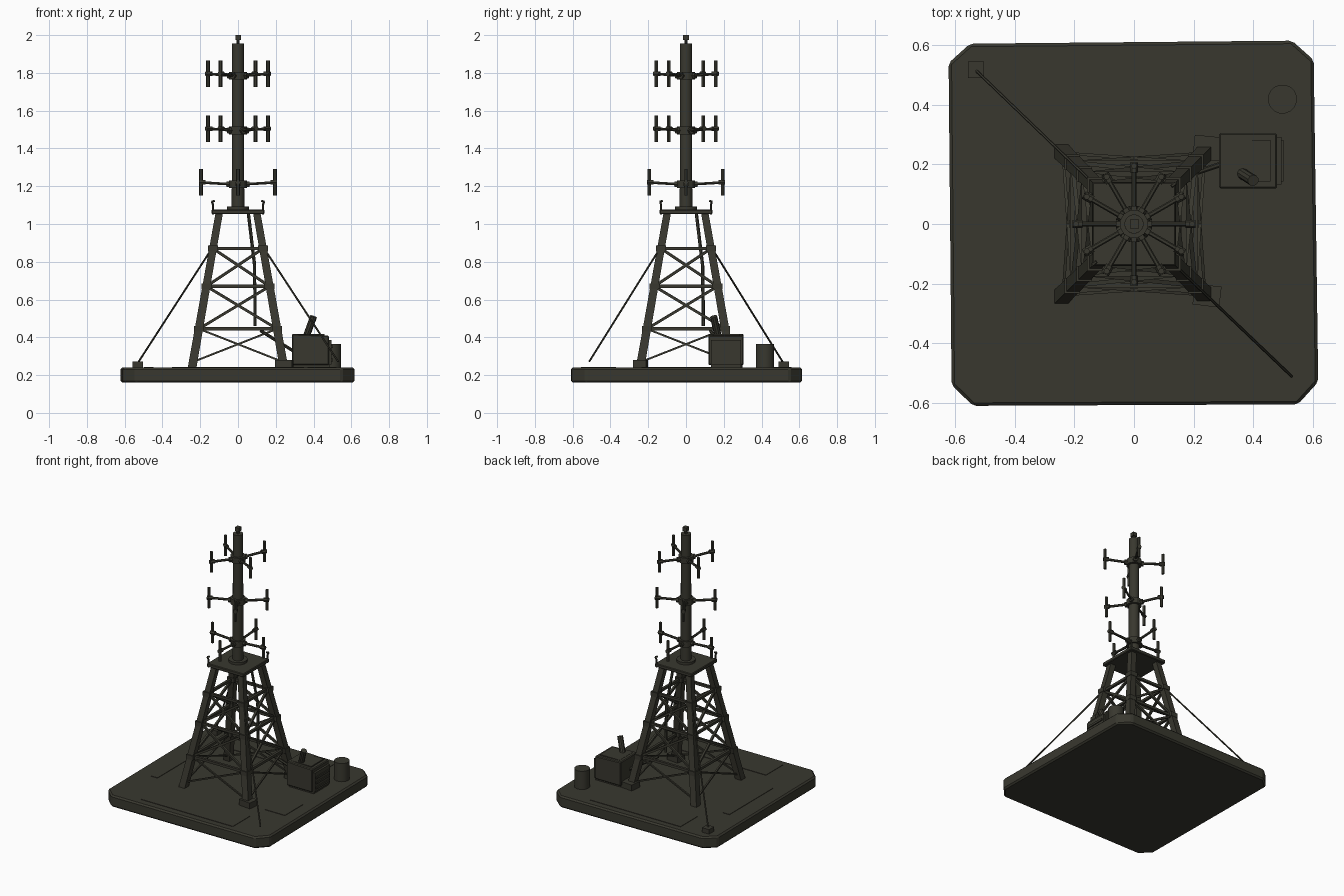
import bpy, bmesh, math
from mathutils import Vector, Matrix

cube = bpy.data.objects.get("Cube")
if cube:
    bpy.data.objects.remove(cube, do_unlink=True)

COLOUR = (0.04, 0.039, 0.028, 1)
olive = bpy.data.materials.new("dark olive")
olive.use_nodes = True
olive.diffuse_color = COLOUR
shader = next(n for n in olive.node_tree.nodes if n.type == 'BSDF_PRINCIPLED')
shader.inputs["Base Color"].default_value = COLOUR
shader.inputs["Roughness"].default_value = 0.8


def finish(bm, name, smooth=False, bevel=0):
    bmesh.ops.recalc_face_normals(bm, faces=bm.faces)
    mesh = bpy.data.meshes.new(name)
    bm.to_mesh(mesh)
    bm.free()
    mesh.materials.append(olive)
    ob = bpy.data.objects.new(name, mesh)
    bpy.context.collection.objects.link(ob)
    if bevel:
        mod = ob.modifiers.new("edge bevel", 'BEVEL')
        mod.width, mod.segments = bevel, 1
    if smooth:
        bpy.ops.object.select_all(action='DESELECT')
        ob.select_set(True)
        bpy.context.view_layer.objects.active = ob
        bpy.ops.object.shade_smooth_by_angle()
    return ob


def box(bm, centre, size, turn=0):
    m = Matrix.Translation(centre) @ Matrix.Rotation(turn, 4, 'Z') @ Matrix.Diagonal((*size, 1))
    return bmesh.ops.create_cube(bm, size=1, matrix=m)["verts"]


def rod(bm, a, b, radius, sides=8, radius_end=None):
    a, b = Vector(a), Vector(b)
    turn = (b - a).to_track_quat('Z', 'Y').to_matrix().to_4x4()
    spin = Matrix.Rotation(math.pi / sides, 4, 'Z')
    bmesh.ops.create_cone(bm, cap_ends=True, segments=sides, radius1=radius,
                          radius2=radius if radius_end is None else radius_end,
                          depth=(b - a).length,
                          matrix=Matrix.Translation((a + b) / 2) @ turn @ spin)


def path(bm, points, radius, sides=6):
    for a, b in zip(points, points[1:]):
        rod(bm, a, b, radius, sides)


# Ground slab with cut corners and a bevelled rim
bm = bmesh.new()
outline = [(-.55, .605), (-.622, .54), (-.612, -.54), (-.54, -.61),
           (.55, -.605), (.618, -.53), (.603, .55), (.53, .615)]
face = bm.faces.new([bm.verts.new((x, y, .16)) for x, y in outline])
up = bmesh.ops.extrude_face_region(bm, geom=[face])["geom"]
bmesh.ops.translate(bm, vec=(0, 0, .08), verts=[v for v in up if isinstance(v, bmesh.types.BMVert)])
finish(bm, "ground_slab", bevel=.01)

# Thin pads on the slab
bm = bmesh.new()
for x, y, w, d in [(-.005, .467, .69, .185), (0, -.463, .7, .185),
                   (-.472, 0, .05, .475), (.445, -.138, .155, .195)]:
    box(bm, (x, y, .2415), (w, d, .003))
finish(bm, "slab_pads")

# Four leaning legs
LOW, HIGH = .24, 1.055


def spread(z):
    return .243 + (.1 - .243) * (z - LOW) / (HIGH - LOW)


CORNERS = [(-1, -1), (1, -1), (1, 1), (-1, 1)]


def corner(i, z):
    sx, sy = CORNERS[i % 4]
    return Vector((sx * spread(z), sy * spread(z), z))


bm = bmesh.new()
for i in range(4):
    for v in box(bm, (0, 0, 0), (.046, .046, 1)):
        top = v.co.z > 0
        at = corner(i, HIGH if top else LOW)
        s = .85 if top else 1
        v.co = (at.x + v.co.x * s, at.y + v.co.y * s, at.z)
finish(bm, "tower_legs")

# Horizontal rails, cross braces and joint plates on each side of the tower
RAILS = [.27, .445, .67, .87]
bm = bmesh.new()
for i in range(4):
    for z in RAILS[1:]:
        rod(bm, corner(i, z), corner(i + 1, z), .012, 4)
    for z0, z1 in zip(RAILS, RAILS[1:]):
        thick = .007 if z0 < .3 else .01
        rod(bm, corner(i, z0), corner(i + 1, z1), thick, 4)
        rod(bm, corner(i + 1, z0), corner(i, z1), thick, 4)
finish(bm, "tower_braces")
bm = bmesh.new()
for i in range(4):
    for z in RAILS[1:]:
        box(bm, corner(i, z), (.052, .052, .03))
finish(bm, "joint_plates")

# Foot blocks under the two left legs
bm = bmesh.new()
box(bm, (.245, -.24, .26), (.09, .07, .04), -.12)
box(bm, (.245, .255, .26), (.09, .08, .04), -.1)
finish(bm, "foot_blocks")

# Platform with two hooked corner posts
bm = bmesh.new()
box(bm, (0, 0, 1.064), (.28, .28, .024))
finish(bm, "platform", bevel=.004)
bm = bmesh.new()
for s in (-1, 1):
    path(bm, [(s * .132, s * .132, 1.05), (s * .132, s * .132, 1.1),
              (s * .138, s * .136, 1.118), (s * .126, s * .126, 1.122)], .006)
finish(bm, "corner_hooks")

# Mast, its flange and the tip
bm = bmesh.new()
rod(bm, (0, 0, 1.075), (0, 0, 1.092), .06, 16)
rod(bm, (0, 0, 1.07), (0, 0, 1.955), .034, 16, .032)
finish(bm, "mast", smooth=True)
bm = bmesh.new()
rod(bm, (0, 0, 1.95), (0, 0, 1.98), .01, 8)
box(bm, (.002, 0, 1.987), (.03, .03, .026))
finish(bm, "mast_tip")

# Three rings of four antennas, each ring turned by a further 30 degrees
for n, (z, reach) in enumerate([(1.21, .195), (1.495, .183), (1.785, .183)]):
    bm = bmesh.new()
    rod(bm, (0, 0, z - .02), (0, 0, z + .02), .048, 12)
    for k in range(4):
        a = math.radians(30 * n + 90 * k)
        out = Vector((math.cos(a), math.sin(a), 0))
        hub, end = out * .03 + Vector((0, 0, z)), out * reach + Vector((0, 0, z + .01))
        rod(bm, hub, end, .008, 6)
        rod(bm, hub, hub + out * .03, .017, 6)
        rod(bm, end - out * .022, end + out * .012, .014, 6)
        rod(bm, end - Vector((0, 0, .07)), end + Vector((0, 0, .07)), .0105, 6)
    finish(bm, "antenna_ring_%d" % (n + 1))

# Guy wires on two opposite corners, one with an anchor block
bm = bmesh.new()
rod(bm, (-.145, .145, .86), (-.53, .515, .265), .005, 6)
rod(bm, (.145, -.145, .86), (.53, -.512, .272), .005, 6)
finish(bm, "guy_wires")
bm = bmesh.new()
box(bm, (-.53, .517, .255), (.055, .055, .032))
finish(bm, "wire_anchor")

# Feeder cable from the mast down to the generator
bm = bmesh.new()
path(bm, [(.055, .055, 1.055), (.088, .088, .78), (.09, .092, .46)], .009)
path(bm, [(.12, .13, .435), (.2, .17, .385), (.29, .2, .33)], .009)
finish(bm, "feeder_cable")

# Generator: body, skid, raised lid, side panel with slats, exhaust
bm = bmesh.new()
for v in box(bm, (.383, .212, .335), (.195, .185, .165)):
    if v.co.z > .35 and v.co.x > .4:
        v.co.z -= .008
finish(bm, "generator_body", bevel=.005)
bm = bmesh.new()
box(bm, (.39, .212, .25), (.19, .16, .025))
box(bm, (.383, .212, .414), (.15, .14, .008))
box(bm, (.487, .212, .32), (.016, .16, .13))
for z in (.28, .315, .35):
    box(bm, (.498, .212, z), (.008, .14, .014))
finish(bm, "generator_panels")
bm = bmesh.new()
rod(bm, (.362, .17, .405), (.4, .146, .51), .019, 10)
finish(bm, "generator_exhaust", smooth=True)

# Fuel drum
bm = bmesh.new()
rod(bm, (.498, .419, .235), (.498, .419, .365), .049, 16)
finish(bm, "fuel_drum", smooth=True)
